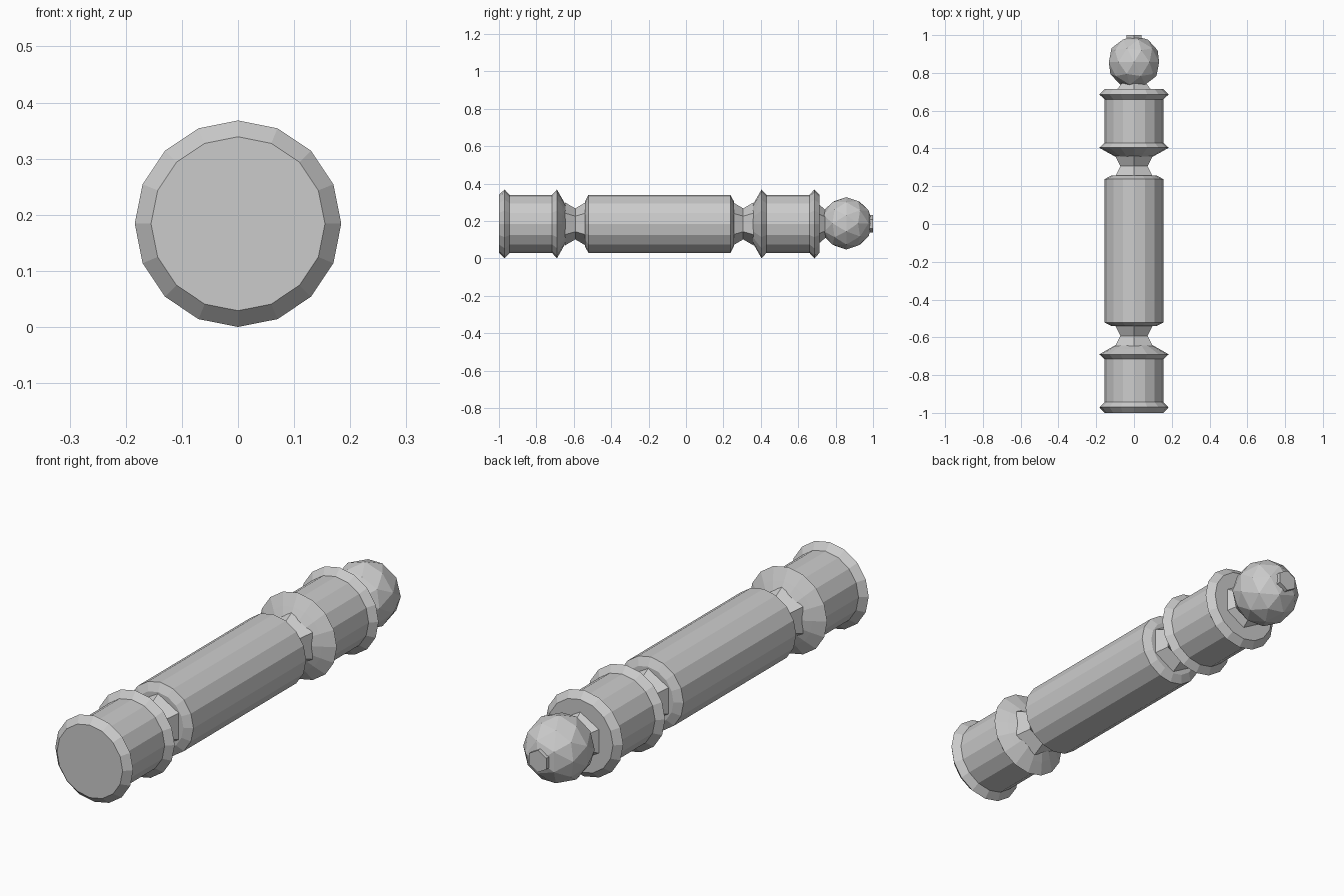
import bpy, bmesh, math
from mathutils import Matrix

if "Cube" in bpy.data.objects:
    bpy.data.objects.remove(bpy.data.objects["Cube"])

CZ = 0.184  # height of the long axis


def finish(name, bm):
    bmesh.ops.recalc_face_normals(bm, faces=bm.faces)
    me = bpy.data.meshes.new(name)
    bm.to_mesh(me)
    bm.free()
    ob = bpy.data.objects.new(name, me)
    bpy.context.collection.objects.link(ob)
    return ob


def lathe(name, profile, sides):
    """Turn (y, radius) points around the y axis, with flat capped ends."""
    bm = bmesh.new()
    rings = []
    for y, r in profile:
        angles = [2 * math.pi * i / sides for i in range(sides)]
        rings.append([bm.verts.new((r * math.sin(a), y, CZ + r * math.cos(a))) for a in angles])
    for a, b in zip(rings, rings[1:]):
        for i in range(sides):
            j = (i + 1) % sides
            bm.faces.new((a[i], a[j], b[j], b[i]))
    bm.faces.new(rings[0])
    bm.faces.new(rings[-1])
    return finish(name, bm)


R, RIM = 0.155, 0.184

# Base drum with rims at both ends
lathe("base_drum", [(-1, R), (-0.97, RIM), (-0.943, R), (-0.716, R),
                    (-0.69, RIM), (-0.662, 0.135), (-0.643, 0.10)], 16)

# Main shaft with slightly chamfered ends
lathe("shaft", [(-0.54, 0.12), (-0.522, R), (0.238, R), (0.256, 0.12)], 16)

# Upper drum with rims at both ends
lathe("upper_drum", [(0.357, 0.10), (0.376, 0.135), (0.404, RIM), (0.43, R),
                     (0.66, R), (0.686, RIM), (0.714, R)], 16)

# Six-sided waisted necks
for name, y in (("lower_neck", -0.592), ("upper_neck", 0.306)):
    lathe(name, [(y - 0.055, 0.115), (y, 0.083), (y + 0.055, 0.115)], 6)
lathe("finial_neck", [(0.71, 0.105), (0.745, 0.075), (0.78, 0.09)], 6)

# Faceted ball and its small end button
bm = bmesh.new()
place = Matrix.Translation((0, 0.857, CZ + 0.003)) @ Matrix.Rotation(-math.pi / 2, 4, 'X')
bmesh.ops.create_icosphere(bm, subdivisions=2, radius=0.14, matrix=place)
finish("finial_ball", bm)
lathe("end_button", [(0.96, 0.047), (1.0, 0.047)], 6)
